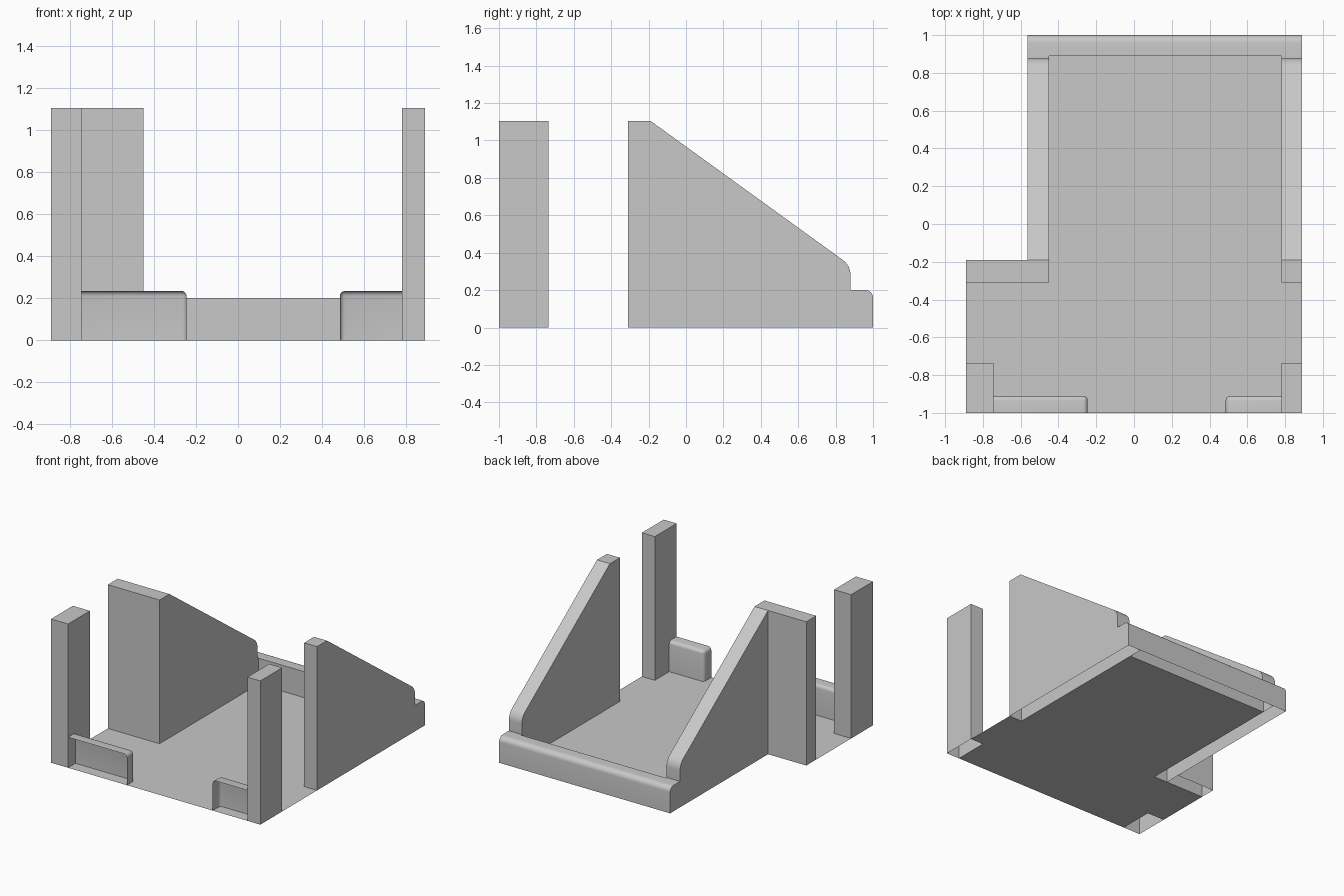
import bpy, bmesh, math
from mathutils import Vector

cube = bpy.data.objects.get("Cube")
if cube:
    bpy.data.objects.remove(cube, do_unlink=True)

grey = bpy.data.materials.new("plain grey")
grey.use_nodes = True
COLOUR = (0.58, 0.58, 0.58, 1)
grey.diffuse_color = COLOUR
grey.node_tree.nodes["Principled BSDF"].inputs["Base Color"].default_value = COLOUR


def finish(name, bm, smooth=None):
    mesh = bpy.data.meshes.new(name)
    bm.to_mesh(mesh)
    bm.free()
    mesh.materials.append(grey)
    obj = bpy.data.objects.new(name, mesh)
    bpy.context.collection.objects.link(obj)
    if smooth:
        bpy.ops.object.select_all(action='DESELECT')
        obj.select_set(True)
        bpy.context.view_layer.objects.active = obj
        bpy.ops.object.shade_smooth_by_angle(angle=math.radians(smooth))
    return obj


def extrude(points, direction):
    """Closed prism from a flat outline."""
    bm = bmesh.new()
    face = bm.faces.new([bm.verts.new(p) for p in points])
    ext = bmesh.ops.extrude_face_region(bm, geom=[face], use_keep_orig=True)
    verts = [v for v in ext["geom"] if isinstance(v, bmesh.types.BMVert)]
    bmesh.ops.translate(bm, verts=verts, vec=direction)
    bmesh.ops.recalc_face_normals(bm, faces=bm.faces)
    return bm


def box(x0, x1, y0, y1, height):
    outline = [(x0, y0, 0), (x1, y0, 0), (x1, y1, 0), (x0, y1, 0)]
    return extrude(outline, (0, 0, height))


def open_sides(bm, *directions):
    """Remove the faces that look along the given directions."""
    bm.normal_update()
    doomed = [f for f in bm.faces
              if any(f.normal.dot(Vector(d)) > 0.99 for d in directions)]
    bmesh.ops.delete(bm, geom=doomed, context='FACES')


def arc(cy, cz, r, start, end, steps=6):
    angles = [math.radians(start + (end - start) * i / steps) for i in range(steps + 1)]
    return [(cy + r * math.cos(a), cz + r * math.sin(a)) for a in angles]


DOWN, FRONT, LEFT, RIGHT = (0, 0, -1), (0, -1, 0), (1, 0, 0), (-1, 0, 0)
TOP, WALL, LOW = 1.105, -0.31, 0.2
SILL_END = arc(0.96, LOW - 0.04, 0.04, 90, 0) + [(1, 0)]

# Sloping side walls, each with the end of the back sill
side_profile = ([(WALL, 0), (WALL, TOP), (-0.19, TOP)]
                + arc(0.78, 0.28, 0.1, 54, 0) + [(0.88, LOW)] + SILL_END)
for name, x0, x1 in (("right_side_wall", -0.565, -0.45), ("left_side_wall", 0.78, 0.89)):
    bm = extrude([(x0, y, z) for y, z in side_profile], (x1 - x0, 0, 0))
    open_sides(bm, DOWN)
    finish(name, bm, 30)

# Low back sill with a rounded outer edge
bm = extrude([(-0.45, y, z) for y, z in [(0.89, 0), (0.89, LOW)] + SILL_END], (1.23, 0, 0))
open_sides(bm, DOWN, LEFT, RIGHT)
finish("back_sill", bm, 30)

# Wing wall turning outward from the right side wall
bm = box(-0.89, -0.565, WALL, -0.19, TOP)
open_sides(bm, DOWN, LEFT)
finish("wing_wall", bm)

# Front corner posts
for name, x0, x1 in (("right_front_post", -0.89, -0.745), ("left_front_post", 0.78, 0.89)):
    bm = box(x0, x1, -1, -0.735, TOP)
    open_sides(bm, DOWN)
    finish(name, bm)

# Low front panels: hollow, open to the front, with rounded edges
for name, x0, x1, post_side in (("right_front_panel", -0.745, -0.245, RIGHT),
                                ("left_front_panel", 0.485, 0.78, LEFT)):
    bm = box(x0, x1, -1, -0.91, 0.235)
    open_sides(bm, DOWN, FRONT, post_side)
    edges = [e for e in bm.edges if len(e.link_faces) == 2]
    bmesh.ops.bevel(bm, geom=edges, offset=0.025, segments=4, profile=0.5, affect='EDGES')
    finish(name, bm, 60)

# Thin floor that fits between the walls and posts
bm = bmesh.new()
outline = [(-0.745, -1), (0.78, -1), (0.78, -0.735), (0.89, -0.735), (0.89, WALL),
           (0.78, WALL), (0.78, 0.89), (-0.45, 0.89), (-0.45, WALL), (-0.89, WALL),
           (-0.89, -0.735), (-0.745, -0.735)]
bm.faces.new([bm.verts.new((x, y, 0)) for x, y in outline])
finish("floor", bm)
